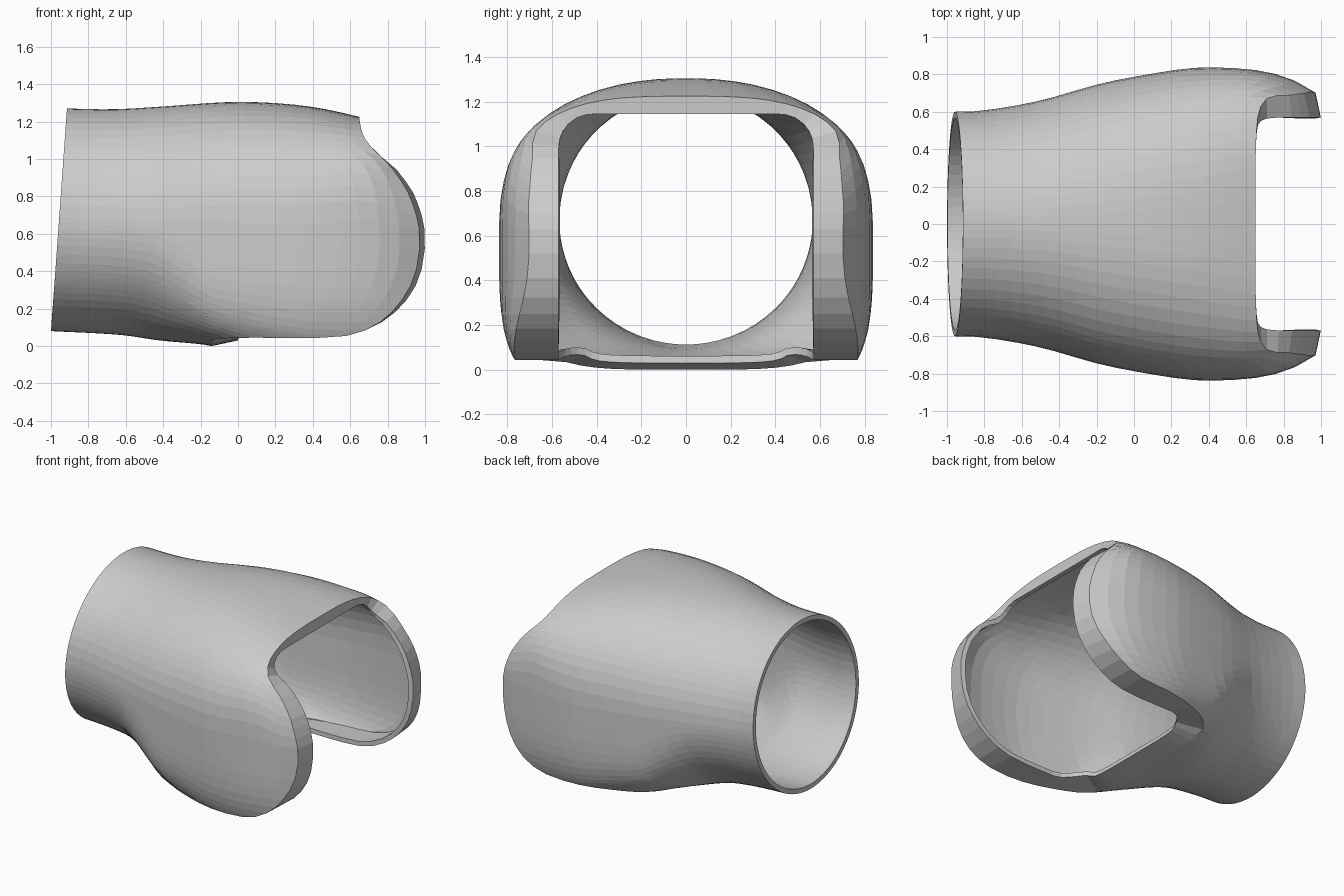
import bpy, bmesh, math
from mathutils import Vector

if "Cube" in bpy.data.objects:
    bpy.data.objects.remove(bpy.data.objects["Cube"])


def curve(table):
    """Smooth interpolation through (x, value) pairs."""
    xs, vs = zip(*table)
    n = len(xs)
    slope = []
    for i in range(n):
        a, b = max(i - 1, 0), min(i + 1, n - 1)
        slope.append((vs[b] - vs[a]) / (xs[b] - xs[a]))

    def f(x):
        x = min(max(x, xs[0]), xs[-1])
        i = 0
        while i < n - 2 and x > xs[i + 1]:
            i += 1
        h = xs[i + 1] - xs[i]
        t = (x - xs[i]) / h
        return ((2*t**3 - 3*t**2 + 1) * vs[i] + (t**3 - 2*t**2 + t) * h * slope[i]
                + (3*t**2 - 2*t**3) * vs[i + 1] + (t**3 - t**2) * h * slope[i + 1])
    return f


# Cross-section along the sleeve: half width, top, virtual bottom, centre, squareness
width = curve([(-.96, .6), (-.8, .607), (-.5, .66), (-.2, .745), (0, .787), (.3, .833),
               (.5, .835), (.7, .815), (.85, .77), (1, .685)])
top = curve([(-.96, 1.27), (-.7, 1.266), (-.4, 1.282), (0, 1.305), (.35, 1.285),
             (.65, 1.225), (.8, 1.17), (1, 1.05)])
bottom = curve([(-.96, .08), (-.6, .06), (-.4, .03), (-.14, 0), (0, -.05), (.2, -.12),
                (.45, -.17), (1, -.2)])
centre = curve([(-.96, .67), (-.2, .63), (.4, .6), (1, .6)])
power_top = curve([(-.96, 2), (-.5, 2.05), (0, 2.35), (.4, 2.65), (.7, 3.1), (.85, 2.6), (1, 2.3)])
power_bottom = curve([(-.96, 2), (-.55, 2), (-.4, 2.3), (-.25, 3.3), (-.13, 4.4), (.1, 4.1), (1, 3.6)])

# Side outline of the front cut, as (x, z)
OUTLINE = [(-3, 3), (.65, 3), (.65, 1.21), (.66, 1.15), (.685, 1.095), (.73, 1.045),
           (.79, .99), (.85, .92), (.91, .82), (.95, .72), (.97, .62), (.972, .53),
           (.96, .43), (.93, .335), (.88, .25), (.81, .165), (.73, .105), (.63, .062),
           (.52, .045), (.3, .043), (.05, .045), (-.05, .042), (-.14, .035), (-.14, -3), (-3, -3)]


def inside(x, z):
    hit = False
    for (x1, z1), (x2, z2) in zip(OUTLINE, OUTLINE[1:] + OUTLINE[:1]):
        if (z1 > z) != (z2 > z) and x < x1 + (z - z1) * (x2 - x1) / (z2 - z1):
            hit = not hit
    return hit


def surface(s, a):
    """Point of the outer skin at station s and angle a (0 = top)."""
    c, sn = math.cos(a), math.sin(a)
    zc = centre(s)
    e = 2 / (power_top(s) if c > 0 else power_bottom(s))
    y = width(s) * math.copysign(abs(sn) ** e, sn)
    z = zc + math.copysign(abs(c) ** e, c) * (top(s) - zc if c > 0 else zc - bottom(s))
    slant = .0714 * (z - .675) * max(0, min(1, (-.2 - s) / .5))
    return Vector((s + slant, y, z))


def edge_station(a):
    """Station where the skin meets the front cut."""
    s = -.3
    while s < 1.0:
        p = surface(s + .02, a)
        if not inside(p.x, p.z):
            break
        s += .02
    lo, hi = s, s + .02
    for _ in range(14):
        m = (lo + hi) / 2
        p = surface(m, a)
        lo, hi = (m, hi) if inside(p.x, p.z) else (lo, m)
    return lo


def lip_point(p):
    """Inner corner of the turned-in lip: projection to a rounded box opening."""
    r = .15 if p.z > .5 else .21
    w = .57 - r
    core = Vector((max(p.x, r), max(-w, min(w, p.y)), min(p.z, 1.145 - r)))
    q = core + (p - core).normalized() * r
    t = max(0, min(1, (p.x - .65) / .3))
    q.x += .028 * t * t * (3 - 2 * t)
    q.z += .03 * max(0, min(1, (.15 - p.x) / .25))
    return q


# Half-ring of angles, spaced evenly along both the front edge and the rear rim
DENSE, HALF, ROWS = 600, 38, 18
angles = [math.pi * i / DENSE for i in range(DENSE + 1)]
stations = [edge_station(a) for a in angles]
dist = [0.0]
for i in range(DENSE):
    d = (surface(stations[i + 1], angles[i + 1]) - surface(stations[i], angles[i])).length
    dist.append(dist[-1] + d + .8 * math.pi / DENSE)
picks = []
j = 0
for k in range(HALF + 1):
    while j < DENSE and dist[j] < dist[-1] * k / HALF - 1e-9:
        j += 1
    picks.append(j)
ring = [(angles[i], stations[i]) for i in picks]
ring += [(-a, s) for a, s in ring[-2:0:-1]]

# Skin and lip as one lofted sheet
bm = bmesh.new()
cols = []
for a, s_end in ring:
    pts = [surface(-.957 + (s_end + .957) * r / ROWS, a) for r in range(ROWS + 1)]
    pts.append(lip_point(pts[-1]))
    cols.append([bm.verts.new(p) for p in pts])
for c1, c2 in zip(cols, cols[1:] + cols[:1]):
    for r in range(ROWS + 1):
        bm.faces.new((c1[r], c1[r + 1], c2[r + 1], c2[r]))
bmesh.ops.recalc_face_normals(bm, faces=bm.faces)
bm.faces.ensure_lookup_table()
if bm.faces[0].normal.z < 0:
    bmesh.ops.reverse_faces(bm, faces=bm.faces)
mesh = bpy.data.meshes.new("sleeve_shell")
bm.to_mesh(mesh)
bm.free()
shell = bpy.data.objects.new("sleeve_shell", mesh)
bpy.context.collection.objects.link(shell)

# Wall thickness grows inward
wall = shell.modifiers.new("wall", 'SOLIDIFY')
wall.thickness = .033
wall.offset = -1
